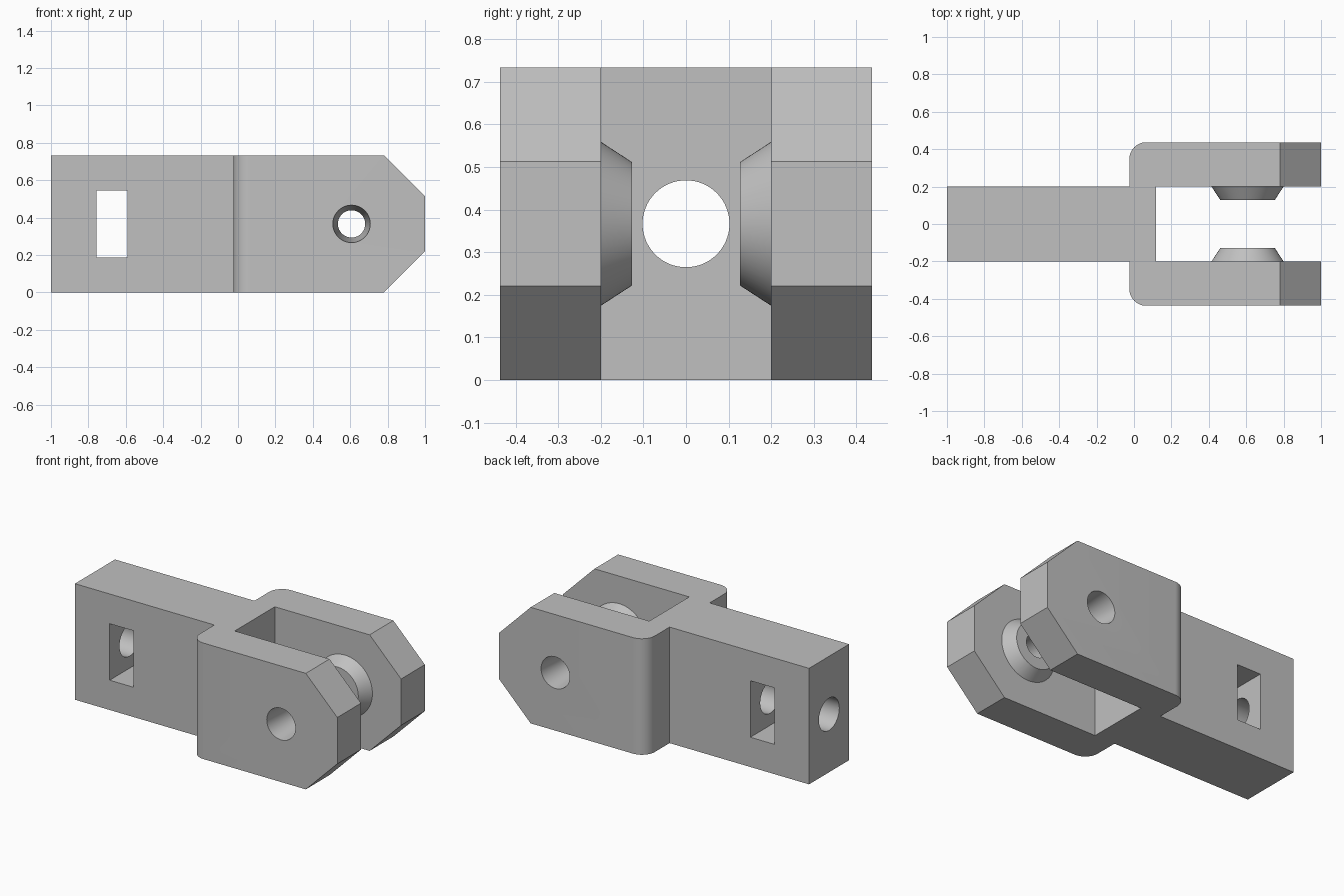
import bpy, bmesh, math
from mathutils import Matrix, Vector

old = bpy.data.objects.get("Cube")
if old:
    bpy.data.objects.remove(old)

H = 0.733            # overall height
MID = H / 2
PIN_X = 0.607        # pin hole position along the fork

grey = bpy.data.materials.new("light grey")
grey.use_nodes = True
colour = (0.53, 0.53, 0.53, 1)
grey.diffuse_color = colour
grey.node_tree.nodes["Principled BSDF"].inputs["Base Color"].default_value = colour


def finish(name, bm):
    bmesh.ops.recalc_face_normals(bm, faces=bm.faces)
    mesh = bpy.data.meshes.new(name)
    bm.to_mesh(mesh)
    bm.free()
    mesh.materials.append(grey)
    ob = bpy.data.objects.new(name, mesh)
    bpy.context.collection.objects.link(ob)
    return ob


def prism(name, points, direction):
    bm = bmesh.new()
    face = bm.faces.new([bm.verts.new(p) for p in points])
    out = bmesh.ops.extrude_face_region(bm, geom=[face])["geom"]
    moved = [v for v in out if isinstance(v, bmesh.types.BMVert)]
    bmesh.ops.translate(bm, verts=moved, vec=direction)
    return finish(name, bm)


def frustum(name, start, end, r1, r2):
    start, end = Vector(start), Vector(end)
    axis = end - start
    turn = axis.to_track_quat("Z", "Y").to_matrix().to_4x4()
    bm = bmesh.new()
    bmesh.ops.create_cone(bm, cap_ends=True, segments=64, radius1=r1, radius2=r2,
                          depth=axis.length,
                          matrix=Matrix.Translation((start + end) / 2) @ turn)
    return finish(name, bm)


def combine(target, tool, operation):
    mod = target.modifiers.new(tool.name, "BOOLEAN")
    mod.operation, mod.solver, mod.object = operation, "EXACT", tool
    bpy.context.view_layer.objects.active = target
    bpy.ops.object.modifier_apply(modifier=mod.name)
    bpy.data.objects.remove(tool)


# Plan outline: bar, rounded shoulders and two fork arms
R = 0.09
half = [(-1, 0.2), (-0.025, 0.2)]
for i in range(13):
    a = math.pi - i * math.pi / 24
    half.append((-0.025 + R + R * math.cos(a), 0.437 - R + R * math.sin(a)))
half += [(1, 0.437), (1, 0.2), (0.117, 0.2)]
outline = half + [(x, -y) for x, y in reversed(half)]
clevis = prism("clevis", [(x, y, 0) for x, y in outline], (0, 0, H))

# Bevelled fork tips, above and below
for flip in (False, True):
    tip = [(0.78, 0), (1, 0.22), (1.2, 0.42), (1.2, -0.2), (0.58, -0.2)]
    pts = [(x, -1, H - z if flip else z) for x, z in tip]
    combine(clevis, prism("tip_cutter", pts, (0, 2, 0)), "DIFFERENCE")

# Tapered bosses on the inner arm faces, with tapered pin holes
for s in (-1, 1):
    boss = frustum("boss", (PIN_X, s * 0.25, MID), (PIN_X, s * 0.127, MID), 0.225, 0.145)
    combine(clevis, boss, "UNION")
for s in (-1, 1):
    hole = frustum("pin_hole", (PIN_X, s * 0.447, MID), (PIN_X, s * 0.117, MID), 0.101, 0.072)
    combine(clevis, hole, "DIFFERENCE")

# Rectangular window through the bar
window = [(-0.757, -1, 0.188), (-0.59, -1, 0.188), (-0.59, -1, 0.545), (-0.757, -1, 0.545)]
combine(clevis, prism("window_cutter", window, (0, 2, 0)), "DIFFERENCE")

# Round bore along the bar
bore = frustum("bore_cutter", (-1.1, 0, MID), (0.3, 0, MID), 0.102, 0.102)
combine(clevis, bore, "DIFFERENCE")

# Smooth the round surfaces, keep the edges crisp
bpy.ops.object.select_all(action="DESELECT")
clevis.select_set(True)
bpy.context.view_layer.objects.active = clevis
bpy.ops.object.shade_smooth_by_angle(angle=math.radians(25))
